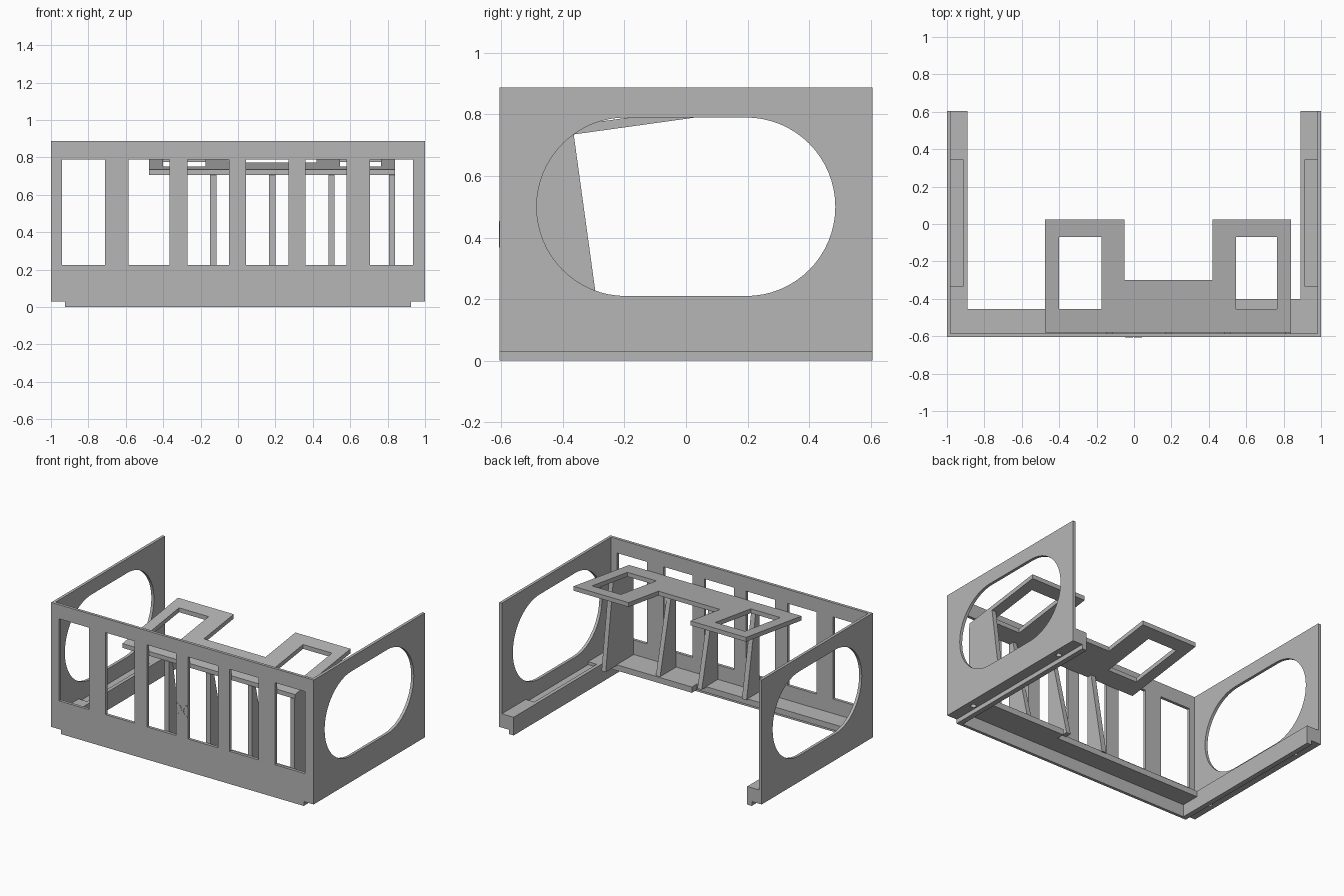
import bpy, bmesh, math
from mathutils import Vector, Matrix

if "Cube" in bpy.data.objects:
    bpy.data.objects.remove(bpy.data.objects["Cube"])

grey = bpy.data.materials.new("plain_grey")
grey.diffuse_color = (0.47, 0.47, 0.47, 1)
grey.use_nodes = True
grey.node_tree.nodes["Principled BSDF"].inputs["Base Color"].default_value = grey.diffuse_color

# axis pairs for the outline plane: (outline u, outline v, extrusion)
AXES = {"xz": (0, 2, 1), "yz": (1, 2, 0), "xy": (0, 1, 2)}


def prism(name, plane, outline, lo, hi, holes=()):
    """Extrude a 2D outline with holes from lo to hi along the third axis."""
    u, v, w = AXES[plane]
    bm = bmesh.new()
    edges = []
    for loop in (outline, *holes):
        verts = []
        for p in loop:
            co = [0, 0, 0]
            co[u], co[v], co[w] = p[0], p[1], lo
            verts.append(bm.verts.new(co))
        edges += [bm.edges.new((verts[i - 1], verts[i])) for i in range(len(verts))]
    bmesh.ops.triangle_fill(bm, use_beauty=True, edges=edges)
    ext = bmesh.ops.extrude_face_region(bm, geom=bm.faces[:], use_keep_orig=True)
    move = Vector((0, 0, 0))
    move[w] = hi - lo
    bmesh.ops.translate(bm, vec=move, verts=[g for g in ext["geom"] if isinstance(g, bmesh.types.BMVert)])
    bmesh.ops.recalc_face_normals(bm, faces=bm.faces[:])
    me = bpy.data.meshes.new(name)
    bm.to_mesh(me)
    bm.free()
    me.materials.append(grey)
    ob = bpy.data.objects.new(name, me)
    bpy.context.collection.objects.link(ob)
    return ob


def rect(x0, x1, y0, y1):
    return [(x0, y0), (x1, y0), (x1, y1), (x0, y1)]


def arc(cx, cy, r, a0, a1, n):
    return [(cx + r * math.cos(math.radians(a0 + (a1 - a0) * i / n)),
             cy + r * math.sin(math.radians(a0 + (a1 - a0) * i / n))) for i in range(n + 1)]


def cut(ob, cutter):
    mod = ob.modifiers.new("cut", "BOOLEAN")
    mod.operation, mod.solver, mod.object = "DIFFERENCE", "EXACT", cutter
    bpy.context.view_layer.objects.active = ob
    bpy.ops.object.modifier_apply(modifier=mod.name)
    bpy.data.objects.remove(cutter)


def smooth(ob):
    bpy.ops.object.select_all(action="DESELECT")
    ob.select_set(True)
    bpy.context.view_layer.objects.active = ob
    bpy.ops.object.shade_smooth_by_angle(angle=math.radians(30))


# front wall with six windows and notched lower corners
spans = [(-0.94, -0.71), (-0.585, -0.365), (-0.27, -0.048),
         (0.042, 0.27), (0.36, 0.58), (0.705, 0.935)]
prism("front_wall", "xz",
      [(-0.925, 0), (0.925, 0), (0.925, 0.03), (1, 0.03), (1, 0.887),
       (-1, 0.887), (-1, 0.03), (-0.925, 0.03)],
      -0.605, -0.585, [rect(a, b, 0.225, 0.79) for a, b in spans])

# side walls with rounded openings, and the stepped rails at their feet
stadium = arc(0.195, 0.5, 0.29, -90, 90, 32) + arc(-0.195, 0.5, 0.29, 90, 270, 32)
for s, side in ((-1, "left"), (1, "right")):
    wall = prism(side + "_wall", "yz", rect(-0.585, 0.605, 0.03, 0.887),
                 s * 0.98, s * 1.0, [stadium])
    smooth(wall)
    rail = prism(side + "_rail", "xz",
                 [(s * x, z) for x, z in ((0.89, 0), (0.925, 0), (0.925, 0.03),
                                          (0.98, 0.03), (0.98, 0.125), (0.89, 0.125))],
                 -0.585, 0.605)
    cut(rail, prism("groove", "xy", rect(*sorted((s * 0.915, s * 0.985)), -0.335, 0.345), 0.105, 0.2))
    for y in (-0.41, 0.41):
        cut(rail, prism("screw_hole", "xy", arc(s * 0.952, y, 0.018, 0, 345, 23), 0.0, 0.07))

# floor shelf behind the front wall, deeper on the right
prism("floor_shelf", "xy",
      [(-0.89, -0.585), (0.89, -0.585), (0.89, -0.4), (0.235, -0.4),
       (0.235, -0.455), (-0.89, -0.455)], 0.085, 0.125)

# tilted top plate with two framed arms
plate = prism("tilted_plate", "xy",
              [(-0.475, -0.58), (0.84, -0.58), (0.84, 0.025), (0.42, 0.025), (0.42, -0.3),
               (-0.05, -0.3), (-0.05, 0.025), (-0.475, 0.025)], 0, 0.03,
              [rect(-0.4, -0.175, -0.455, -0.07), rect(0.545, 0.765, -0.455, -0.07)])
slope = 0.139
plate.data.transform(Matrix(((1, 0, 0, 0), (0, 1, 0, 0),
                             (0, slope, 1, 0.705 + 0.58 * slope), (0, 0, 0, 1))))

# narrow tapered ribs and one broad end rib holding up the plate
for i, (x0, x1, foot) in enumerate(((-0.15, -0.115, -0.445), (0.167, 0.2, -0.41), (0.485, 0.517, -0.41))):
    prism(f"rib_{i + 1}", "yz",
          [(-0.585, 0.12), (foot, 0.12), (-0.55, 0.712), (-0.585, 0.707)], x0, x1)
prism("broad_end_rib", "yz",
      [(-0.585, 0.12), (-0.28, 0.12), (-0.365, 0.737), (-0.585, 0.707)], 0.808, 0.84)

# thin half rings on the middle pillar
for side, cx, a in (("left", -0.048, -90), ("right", 0.042, 90)):
    ring = arc(cx, 0.41, 0.043, a, a + 180, 20) + arc(cx, 0.41, 0.032, a + 180, a, 20)
    smooth(prism(side + "_half_ring", "xz", ring, -0.607, -0.604))
